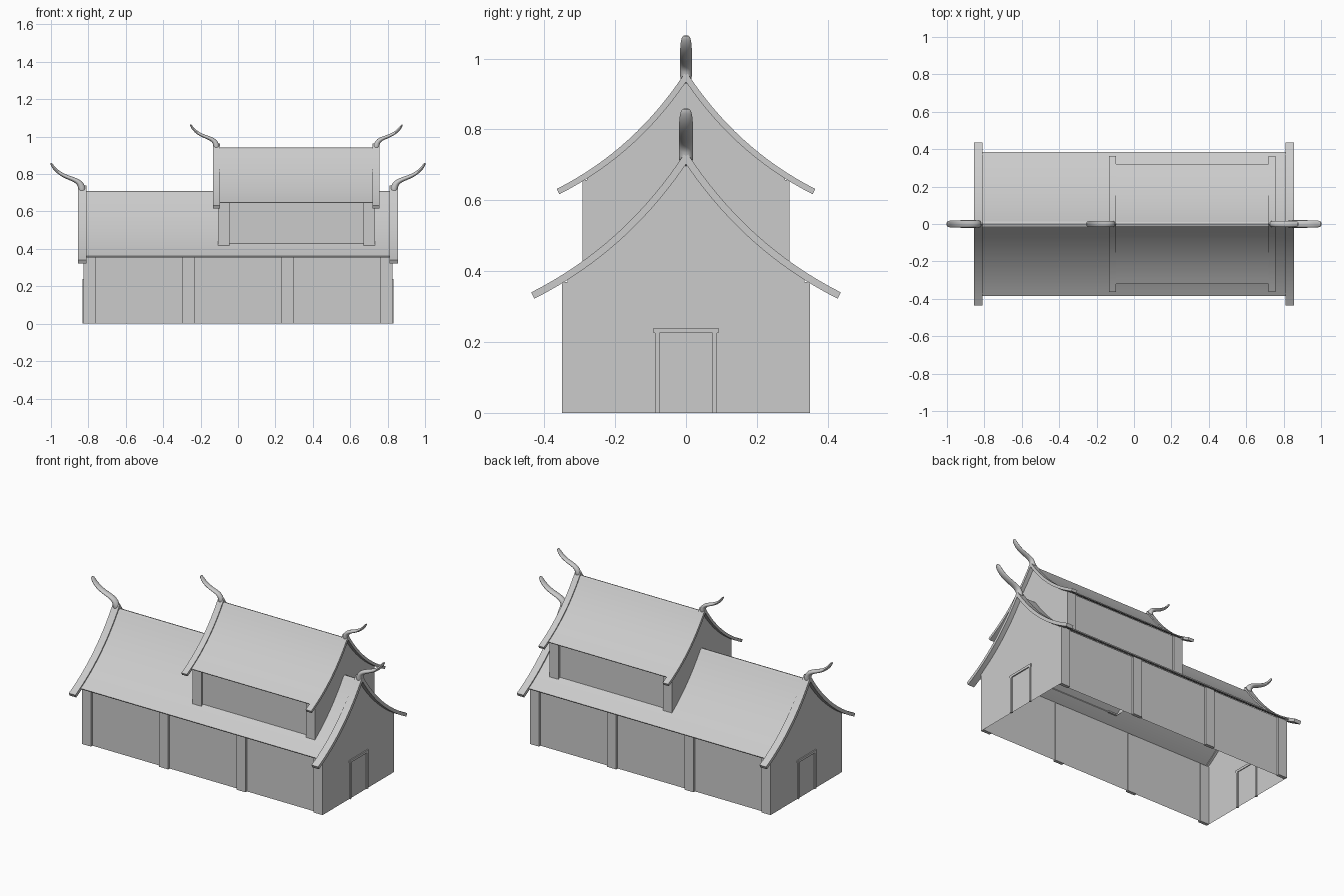
import bpy, bmesh, math
from mathutils import Vector

if "Cube" in bpy.data.objects:
    bpy.data.objects.remove(bpy.data.objects["Cube"])


def make(name, verts, faces, smooth=None):
    me = bpy.data.meshes.new(name)
    me.from_pydata(verts, [], faces)
    ob = bpy.data.objects.new(name, me)
    bpy.context.collection.objects.link(ob)
    bm = bmesh.new()
    bm.from_mesh(me)
    bmesh.ops.recalc_face_normals(bm, faces=bm.faces)
    bm.to_mesh(me)
    bm.free()
    if smooth:
        bpy.context.view_layer.objects.active = ob
        ob.select_set(True)
        bpy.ops.object.shade_smooth_by_angle(angle=math.radians(smooth))
        ob.select_set(False)
    return ob


def box(name, x0, x1, y0, y1, z0, z1):
    v = [(x, y, z) for x in (x0, x1) for y in (y0, y1) for z in (z0, z1)]
    f = [(0, 1, 3, 2), (4, 6, 7, 5), (0, 4, 5, 1), (2, 3, 7, 6), (0, 2, 6, 4), (1, 5, 7, 3)]
    return make(name, v, f)


# Sagging roof slope (y, z), offset inward by d, from ridge to eave
def slope(d, tmax=1.0, n=16, zmax=9):
    a, b, c = Vector((0, .738)), Vector((.17, .475)), Vector((.437, .34))
    pts = []
    for i in range(n + 1):
        t = tmax * i / n
        p = a * (1 - t) ** 2 + b * 2 * t * (1 - t) + c * t * t
        g = ((b - a) * (1 - t) + (c - b) * t).normalized()
        if i == 0:
            q = Vector((0, p.y - d / g.x))
        else:
            q = p + Vector((g.y, -g.x)) * d
        pts.append((max(q.x, 0), min(q.y, zmax)))
    return pts


def both_sides(pts):
    return [(-y, z) for y, z in reversed(pts[1:])] + pts


# Curved slab between an upper and a lower profile
def slab(name, x0, x1, top, low, s, dz):
    top, low = both_sides(top), both_sides(low)
    n = len(top)
    rows = [(x0, top), (x0, low), (x1, top), (x1, low)]
    v = [(x, y * s, z * s + dz) for x, r in rows for y, z in r]
    f = []
    for i in range(n - 1):
        for a, b in ((0, n), (n, 3 * n), (3 * n, 2 * n), (2 * n, 0)):
            f.append((a + i, a + i + 1, b + i + 1, b + i))
    for i in (0, n - 1):
        f.append((i, n + i, 3 * n + i, 2 * n + i))
    return make(name, v, f, 30)


# Horn on the ridge end: flattened tapering tube (outward, z, half thickness, half width)
HORN = [(0, .695, .022, .02), (.002, .73, .021, .021), (.016, .757, .016, .021),
        (.05, .773, .012, .021), (.085, .785, .011, .021), (.12, .803, .010, .021),
        (.147, .826, .009, .020), (.163, .849, .007, .017), (.168, .86, .004, .009)]


def horn(name, x, side, s, dz):
    k, v, f = 12, [], []
    for i, (d, z, h, w) in enumerate(HORN):
        p, q = HORN[max(i - 1, 0)], HORN[min(i + 1, len(HORN) - 1)]
        g = Vector((q[0] - p[0], q[1] - p[1])).normalized()
        for j in range(k):
            a = 2 * math.pi * j / k
            o = h * math.cos(a)
            v.append((x + side * s * (d + g.y * o), s * w * math.sin(a), s * (z - g.x * o) + dz))
    for i in range(len(HORN) - 1):
        for j in range(k):
            m = (j + 1) % k
            f.append((i * k + j, i * k + m, i * k + k + m, i * k + k + j))
    f += [tuple(range(k)), tuple(range(len(v) - k, len(v)))]
    ob = make(name, v, f, 60)
    ob.modifiers.new("round", 'SUBSURF').levels = 1


# One hall tier: walls, posts, roof, gable trims and horns
def tier(name, cx, half, s, dz, base, posts):
    wall = half - .03 * s
    gable = [(y, z) for y, z in slope(.017) if y < .33]
    prof = both_sides([(y * s, z * s + dz) for y, z in gable] + [(.335 * s, .375 * s + dz), (.335 * s, base)])
    n = len(prof)
    v = [(cx + e * wall, y, z) for e in (-1, 1) for y, z in prof]
    make(name + "_walls", v, [tuple(range(n)), tuple(range(n, 2 * n)),
                              (0, 1, n + 1, n), (n - 2, n - 1, 2 * n - 1, 2 * n - 2)])
    for e in (-1, 1):
        for i in range(posts):
            x = cx + (wall - .031) * (2 * i / (posts - 1) - 1)
            ys = sorted((e * .33 * s, e * .35 * s))
            box(name + "_post", x - .031, x + .031, *ys, base, .37 * s + dz)
        xs = sorted((cx + e * half, cx + e * (half - .045 * s)))
        slab(name + "_gable_trim", *xs, slope(0), slope(.02), s, dz)
        horn(name + "_ridge_horn", cx + e * (half - .0225 * s), e, s, dz)
    r = half - .044 * s
    slab(name + "_roof", cx - r, cx + r, slope(.007, .905, zmax=.71),
         slope(.014, .905, zmax=.702), s, dz)


tier("lower", 0, .855, 1, 0, 0, 4)
tier("upper", .312, .445, .835, .348, .415, 2)

# Door frames on both ends
for e in (-1, 1):
    xs = sorted((e * .82, e * .832))
    for k in (-1, 1):
        box("door_jamb", *xs, *sorted((k * .075, k * .088)), 0, .225)
    box("door_lintel", *xs, -.092, .092, .225, .24)
